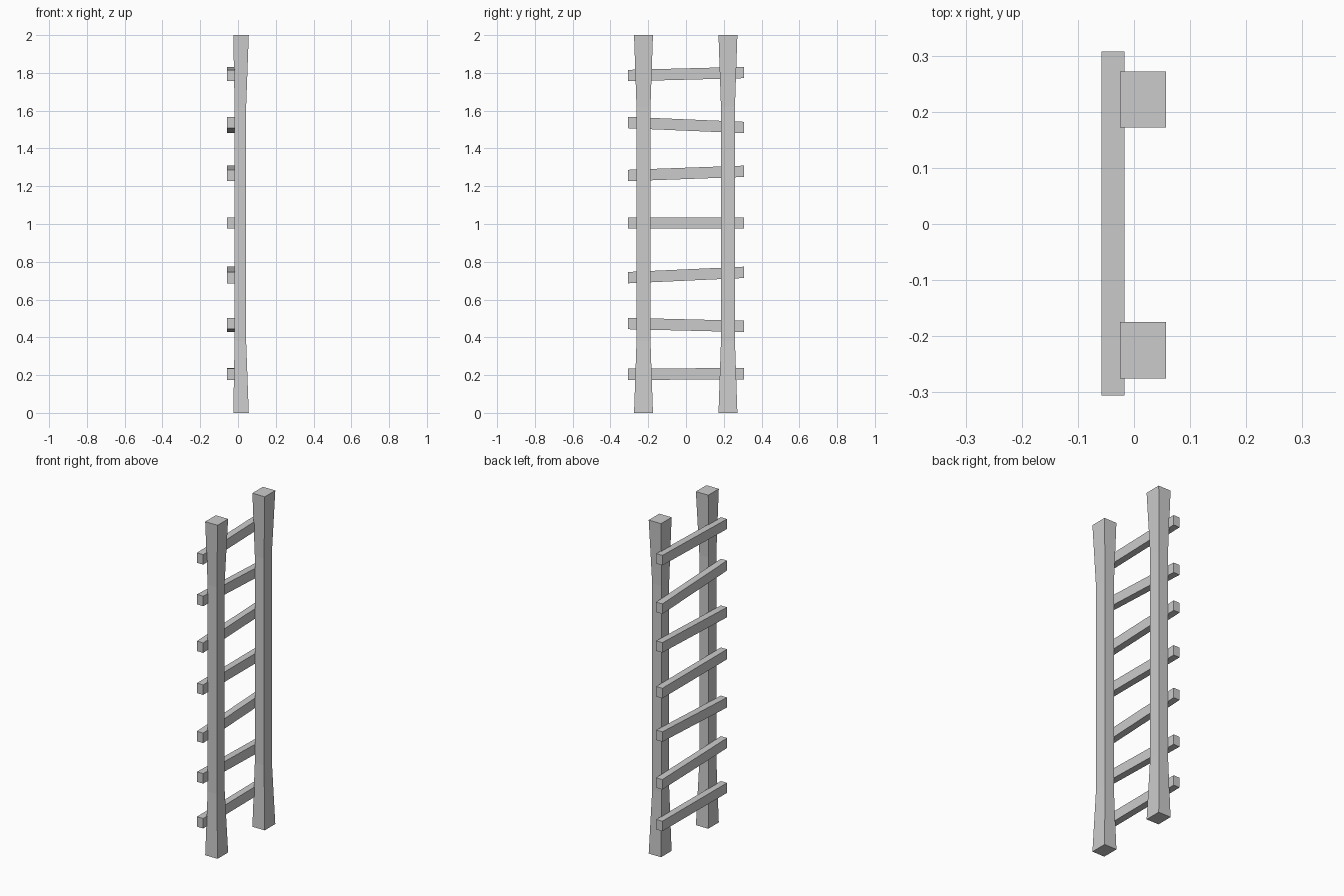
import bpy, bmesh

cube = bpy.data.objects.get("Cube")
if cube:
    bpy.data.objects.remove(cube, do_unlink=True)

GREY = (0.6, 0.6, 0.6, 1.0)
wood = bpy.data.materials.new("plain_grey")
wood.use_nodes = True
wood.diffuse_color = GREY
wood.node_tree.nodes["Principled BSDF"].inputs["Base Color"].default_value = GREY


def loft(name, sections):
    """Join four-cornered sections into a closed, flat-faced solid."""
    bm = bmesh.new()
    rings = [[bm.verts.new(p) for p in ring] for ring in sections]
    for a, b in zip(rings, rings[1:]):
        for i in range(4):
            j = (i + 1) % 4
            bm.faces.new((a[i], a[j], b[j], b[i]))
    bm.faces.new(rings[0])
    bm.faces.new(rings[-1])
    bmesh.ops.recalc_face_normals(bm, faces=bm.faces)
    mesh = bpy.data.meshes.new(name)
    bm.to_mesh(mesh)
    bm.free()
    mesh.materials.append(wood)
    obj = bpy.data.objects.new(name, mesh)
    bpy.context.collection.objects.link(obj)
    return obj


def rail_section(y, z, flared):
    x0, x1, half = (-0.025, 0.057, 0.05) if flared else (-0.018, 0.043, 0.037)
    return [(x0, y - half, z), (x1, y - half, z), (x1, y + half, z), (x0, y + half, z)]


def rung_section(y, z):
    x0, x1, half = -0.058, -0.017, 0.03
    return [(x0, y, z - half), (x1, y, z - half), (x1, y, z + half), (x0, y, z + half)]


# Upright rails, flared at both ends
for name, y in (("front_rail", -0.225), ("back_rail", 0.222)):
    loft(name, [rail_section(y, z, z in (0, 2)) for z in (0, 0.38, 1.62, 2)])

# Uneven rungs: height at the front end and at the back end
rungs = [(0.204, 0.208), (0.473, 0.458), (0.716, 0.744), (1.005, 1.005),
         (1.257, 1.279), (1.537, 1.511), (1.786, 1.802)]
for n, (front_z, back_z) in enumerate(rungs, 1):
    loft(f"rung_{n}", [rung_section(-0.306, front_z), rung_section(0.307, back_z)])
